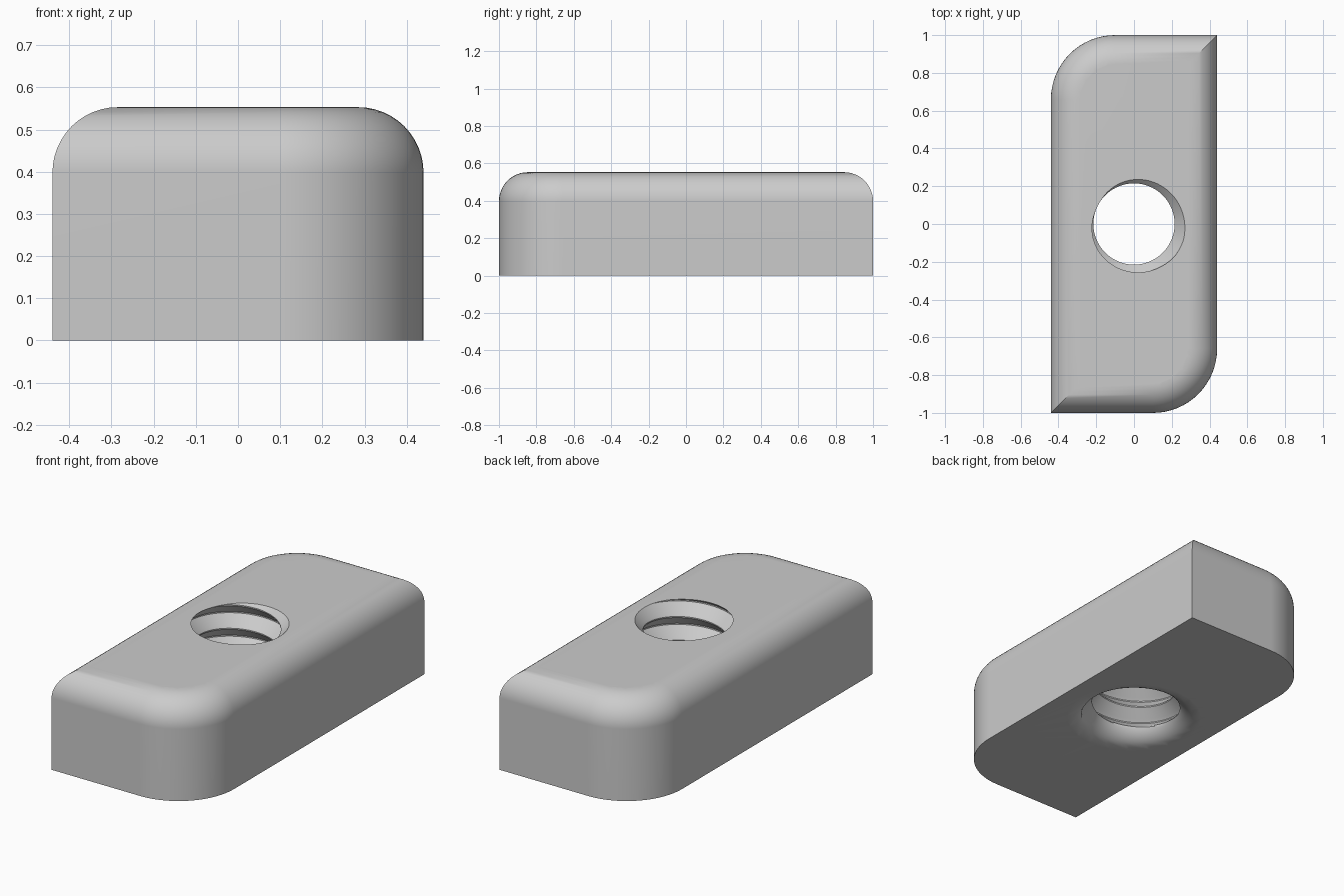
import bpy, bmesh, math
from math import pi, cos, sin, sqrt

cube = bpy.data.objects.get("Cube")
if cube:
    bpy.data.objects.remove(cube)

HX, HY, TOP = 0.44, 1.0, 0.553      # half width, half length, height
CORNER, FILLET = 0.34, 0.155        # plan corner radius, top edge radius
MINOR, MAJOR, PITCH = 0.215, 0.275, 0.13
FLARE = 0.135                       # rounded lead-in under the hole
SEG, ROWS = 96, 20                  # around the hole, per thread turn


def outline(inset):
    """Plan shape: two opposite rounded corners, two sharp ones."""
    r, half = CORNER - inset, []
    for i in range(17):
        a = -pi / 2 + i * pi / 32
        half.append((HX - CORNER + r * cos(a), -HY + CORNER + r * sin(a)))
    half.append((HX - inset, HY - inset))
    return half + [(-x, -y) for x, y in half]


def hole_radius(angle, z):
    """Helical groove, widened by the lead-in near the bottom."""
    phase = (z - TOP) / PITCH - (angle + 0.47) / (2 * pi)
    wave = 2 * abs((phase + 0.5) % 1 - 0.5)
    groove = min(1, max(0, 1.06 - 1.12 * wave))
    r = MINOR + (MAJOR - MINOR) * groove
    if z < FLARE:
        r = max(r, MINOR + FLARE - sqrt(FLARE ** 2 - (FLARE - z) ** 2))
    return r


bm = bmesh.new()

# Outer walls and rounded top edge
levels = [(0, 0)]
for i in range(13):
    a = i * pi / 24
    levels.append((FILLET * (1 - cos(a)), TOP - FILLET + FILLET * sin(a)))
rings = [[bm.verts.new((x, y, z)) for x, y in outline(d)] for d, z in levels]
for low, high in zip(rings, rings[1:]):
    for i in range(len(low)):
        j = (i + 1) % len(low)
        bm.faces.new((low[i], low[j], high[j], high[i]))

# Threaded bore, its rows following the helix between bottom and top
count = int((TOP / PITCH + 2) * ROWS)
columns = []
for s in range(SEG + 1):
    a = 2 * pi * s / SEG
    col = []
    for k in range(count + 1):
        z = PITCH * (k / ROWS - 1 + s / SEG)
        z = min(TOP, max(0, z))
        r = hole_radius(a, z)
        col.append(bm.verts.new((r * cos(a), r * sin(a), z)))
    columns.append(col)
for c0, c1 in zip(columns, columns[1:]):
    for k in range(count):
        bm.faces.new((c0[k], c0[k + 1], c1[k + 1], c1[k]))
bmesh.ops.remove_doubles(bm, verts=bm.verts[:], dist=0.0002)

# Flat top and underside around the hole
for level in (0, TOP):
    rim = [e for e in bm.edges if e.is_boundary
           and all(abs(v.co.z - level) < 0.0005 for v in e.verts)]
    bmesh.ops.triangle_fill(bm, edges=rim, use_beauty=True)
bmesh.ops.recalc_face_normals(bm, faces=bm.faces[:])

mesh = bpy.data.meshes.new("slot_nut")
bm.to_mesh(mesh)
bm.free()
nut = bpy.data.objects.new("slot_nut", mesh)
bpy.context.collection.objects.link(nut)

# Plain grey metal
grey = (0.6, 0.6, 0.6, 1)
mat = bpy.data.materials.new("grey_metal")
mat.use_nodes = True
mat.diffuse_color = grey
mat.node_tree.nodes["Principled BSDF"].inputs["Base Color"].default_value = grey
mesh.materials.append(mat)

bpy.context.view_layer.objects.active = nut
nut.select_set(True)
bpy.ops.object.shade_smooth_by_angle(angle=math.radians(30))
weighted = nut.modifiers.new("clean_shading", "WEIGHTED_NORMAL")
weighted.keep_sharp = True
